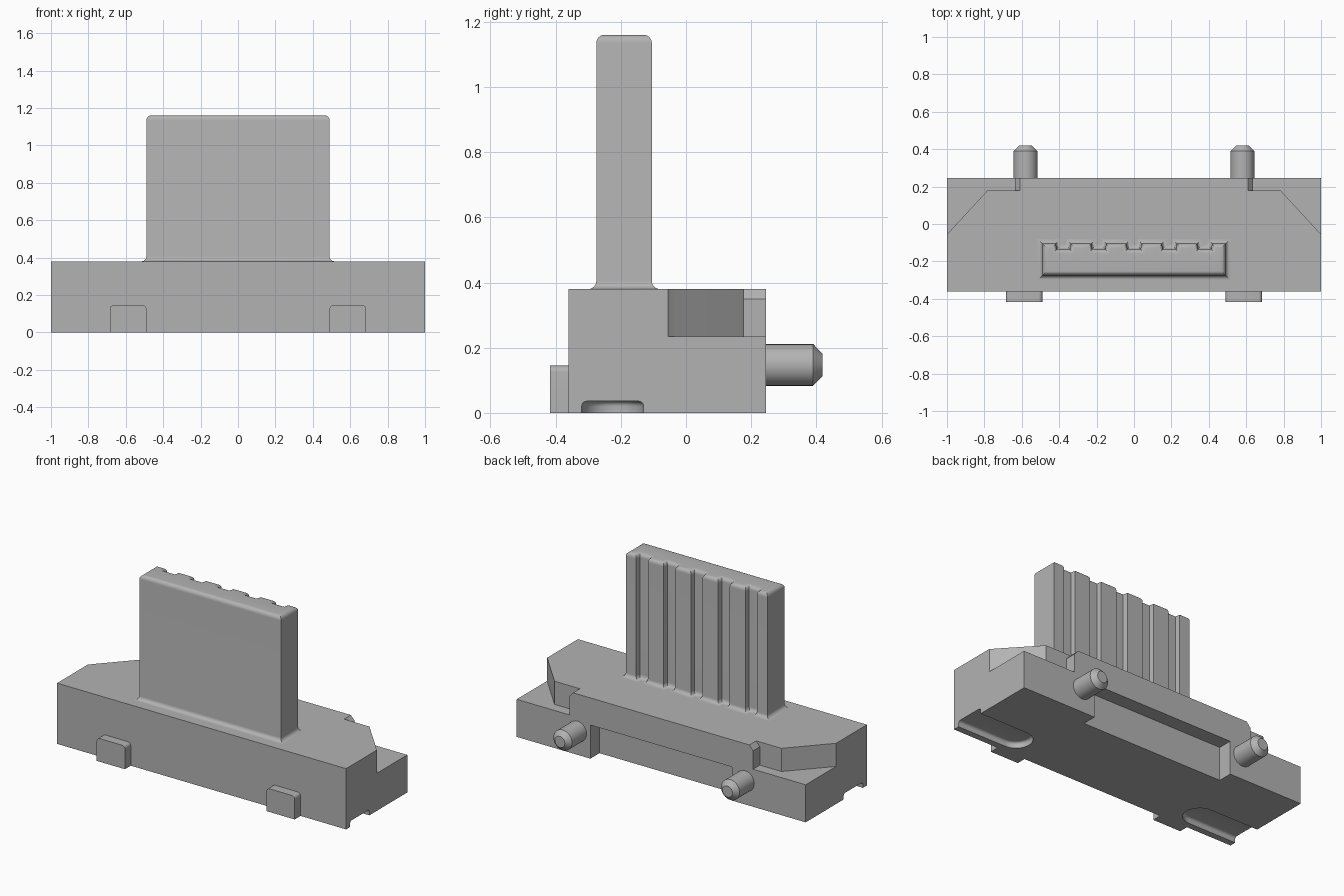
import bpy
import bmesh
from math import sin, cos, pi, radians
from mathutils import Matrix, Vector

cube = bpy.data.objects.get("Cube")
if cube:
    bpy.data.objects.remove(cube, do_unlink=True)

grey = bpy.data.materials.new("plain grey")
grey.use_nodes = True
colour = (0.45, 0.45, 0.45, 1)
grey.diffuse_color = colour
grey.node_tree.nodes["Principled BSDF"].inputs["Base Color"].default_value = colour


def offset(outline, d):
    """Move every side of a counter-clockwise outline outward by d."""
    pts = [Vector(p) for p in outline]
    result = []
    for i, p in enumerate(pts):
        a = (p - pts[i - 1]).normalized()
        b = (pts[(i + 1) % len(pts)] - p).normalized()
        na, nb = Vector((a.y, -a.x)), Vector((b.y, -b.x))
        result.append(p + (na + nb) * d / (1 + na.dot(nb)))
    return result


def loft(name, outline, rings, turn=0):
    """Solid through (height, offset) rings of an outline, turned about x."""
    area = sum(outline[i - 1][0] * p[1] - p[0] * outline[i - 1][1]
               for i, p in enumerate(outline))
    if area < 0:
        outline = outline[::-1]
    bm = bmesh.new()
    loops = [[bm.verts.new((p.x, p.y, z)) for p in offset(outline, d)]
             for z, d in rings]
    n = len(outline)
    for low, high in zip(loops, loops[1:]):
        for i in range(n):
            j = (i + 1) % n
            bm.faces.new((low[i], low[j], high[j], high[i]))
    bm.faces.new(loops[0][::-1])
    bm.faces.new(loops[-1])
    bm.transform(Matrix.Rotation(radians(turn), 4, 'X'))
    bmesh.ops.recalc_face_normals(bm, faces=bm.faces)
    mesh = bpy.data.meshes.new(name)
    bm.to_mesh(mesh)
    bm.free()
    mesh.materials.append(grey)
    obj = bpy.data.objects.new(name, mesh)
    bpy.context.collection.objects.link(obj)
    return obj


def rect(x0, x1, y0, y1):
    return [(x0, y0), (x1, y0), (x1, y1), (x0, y1)]


def arc(cx, cy, r, start, end, steps=6):
    angles = [radians(start + (end - start) * i / steps) for i in range(steps + 1)]
    return [(cx + r * cos(a), cy + r * sin(a)) for a in angles]


def activate(obj):
    bpy.ops.object.select_all(action='DESELECT')
    obj.select_set(True)
    bpy.context.view_layer.objects.active = obj


def cut(target, cutter):
    cutter.hide_render = True
    mod = target.modifiers.new("cut", 'BOOLEAN')
    mod.operation = 'DIFFERENCE'
    mod.solver = 'EXACT'
    mod.object = cutter
    activate(target)
    bpy.ops.object.modifier_apply(modifier=mod.name)
    bpy.data.objects.remove(cutter, do_unlink=True)


BACK, FRONT, TOP = 0.245, -0.36, 0.38
parts = []

# Base block with a shallow recess in the back
base = loft("base_block", rect(-1, 1, FRONT, BACK), [(0, 0), (TOP, 0)])
parts.append(base)
cut(base, loft("recess_cutter", rect(-0.49, 0.49, BACK - 0.09, 0.4),
               [(-0.1, 0), (0.21, 0)]))

for side, label in ((1, "left"), (-1, "right")):
    def flip(points):
        return [(side * x, y) for x, y in points]

    # Stepped back corner, with a slanted inner wall top
    corner = [(1.1, -0.06), (1, -0.055), (0.99, -0.046), (0.975, -0.028),
              (0.785, 0.178), (0.636, 0.178), (0.636, 0.4), (1.1, 0.4)]
    cut(base, loft("corner_cutter", flip(corner), [(0.235, 0), (0.5, 0)]))
    slant = [(0.5925, 0.4), (0.636, 0.35), (0.7, 0.35), (0.7, 0.4)]
    cut(base, loft("slant_cutter", flip(slant), [(-0.4, 0), (-0.178, 0)], 90))

    # Round-ended slot underneath, open at the end of the block
    slot = [(1.1, -0.13)] + arc(0.665, -0.225, 0.095, 90, 270, 16) + [(1.1, -0.32)]
    dome = [(0.02 + y, x - 0.016) for x, y in arc(0, 0, 0.016, 0, 90, 5)]
    cut(base, loft("slot_cutter", flip(slot), [(-0.1, 0)] + dome))

    # Front tab with rounded upper corners
    tab = ([(0.49, 0), (0.685, 0)] + arc(0.665, 0.125, 0.02, 0, 90)
           + arc(0.51, 0.125, 0.02, 90, 180))
    parts.append(loft(label + "_front_tab", flip(tab), [(0.36, 0), (0.418, 0)], 90))

    # Back peg with a chamfered tip
    peg = arc(side * 0.58, -0.147, 0.064, 0, 360, 32)[:-1]
    parts.append(loft(label + "_back_peg", peg,
                      [(BACK - 0.02, 0), (0.39, 0), (0.419, -0.029)], -90))

# Upright blade with five grooves down its back
blade_back, depth, half = -0.105, 0.03, 0.04
outline = [(-0.49, -0.275), (0.49, -0.275), (0.49, blade_back)]
for i in range(2, -3, -1):
    x = i * 0.189
    outline += [(x + half, blade_back), (x + half - 0.005, blade_back - depth),
                (x - half + 0.005, blade_back - depth), (x - half, blade_back)]
outline.append((-0.49, blade_back))
r = 0.025
foot = [(TOP + r + y, r + x) for x, y in arc(0, 0, r, 270, 180)]
crown = [(1.16 - r + y, x - r) for x, y in arc(0, 0, r, 0, 90)]
parts.append(loft("blade", outline, [(TOP - 0.02, r)] + foot + crown))

for part in parts:
    activate(part)
    bpy.ops.object.shade_smooth_by_angle(angle=radians(30))
